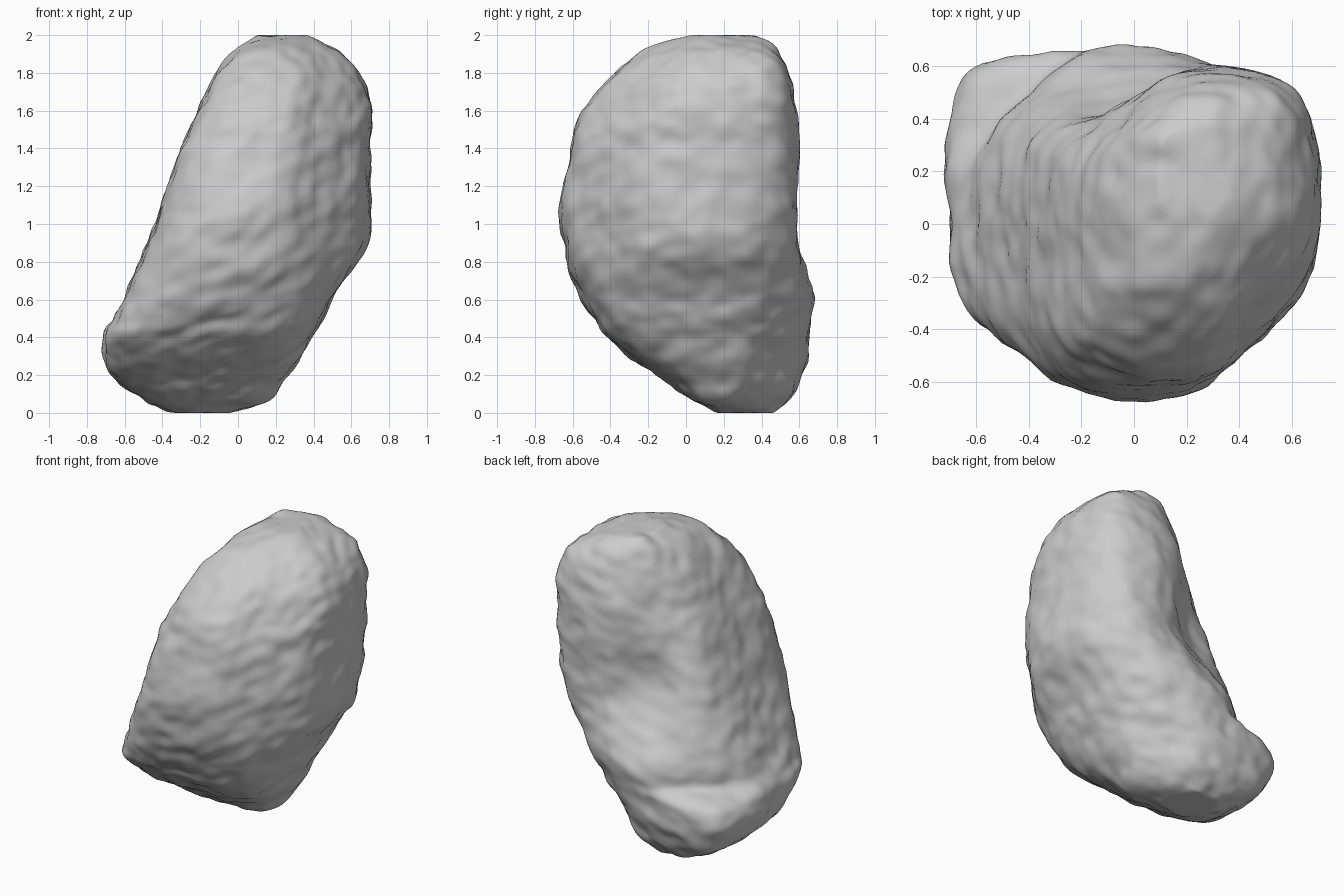
import bpy, bmesh, math
from mathutils import Vector, noise

if "Cube" in bpy.data.objects:
    bpy.data.objects.remove(bpy.data.objects["Cube"])

# Height, then how far the rock reaches in 8 compass directions (every 45 deg from +x)
LEVELS = [
    (0.00, -.07, .27, .45, .50, .38, .06, -.20, -.23),
    (0.08, .17, .34, .54, .68, .50, .26, -.03, .05),
    (0.17, .25, .39, .60, .81, .64, .45, .10, .17),
    (0.30, .34, .45, .64, .88, .70, .63, .28, .32),
    (0.42, .40, .52, .65, .83, .70, .72, .42, .45),
    (0.50, .44, .56, .67, .65, .65, .71, .48, .51),
    (0.63, .50, .63, .68, .63, .59, .69, .56, .56),
    (0.85, .67, .72, .63, .58, .49, .67, .64, .62),
    (1.10, .70, .78, .61, .50, .40, .62, .67, .64),
    (1.40, .70, .80, .60, .39, .30, .53, .61, .63),
    (1.60, .70, .80, .59, .32, .21, .43, .56, .58),
    (1.80, .64, .77, .54, .27, .11, .28, .38, .48),
    (1.92, .50, .64, .47, .22, .01, .10, .22, .35),
    (2.00, .33, .48, .37, .15, -.10, -.14, -.02, .18),
]
SEG, SUB, POWER = 120, 10, 10
DIRS = [Vector((math.cos(k * math.pi / 4), math.sin(k * math.pi / 4))) for k in range(8)]


def spline(a, b, c, d, t):
    return 0.5 * (2 * b + (c - a) * t + (2 * a - 5 * b + 4 * c - d) * t * t
                  + (3 * b - a - 3 * c + d) * t ** 3)


def level(s):
    i = min(int(s), len(LEVELS) - 2)
    rows = [LEVELS[max(0, min(len(LEVELS) - 1, i + k))] for k in (-1, 0, 1, 2)]
    return [spline(*col, s - i) for col in zip(*rows)]


def ring(bm, s, scale=1.0):
    # Rounded octagonal cross-section
    z, *h = level(s)
    c = Vector(((h[0] - h[4]) / 2, (h[2] - h[6]) / 2))
    reach = [max(0.03, h[k] - c.dot(DIRS[k])) for k in range(8)]
    verts = []
    for j in range(SEG):
        a = 2 * math.pi * j / SEG
        d = Vector((math.cos(a), math.sin(a)))
        r = sum(max(0, d.dot(DIRS[k]) / reach[k]) ** POWER for k in range(8)) ** (-1 / POWER)
        p = c + d * r * scale
        verts.append(bm.verts.new((p.x, p.y, z)))
    return verts


bm = bmesh.new()
last = len(LEVELS) - 1
caps = (0.25, 0.5, 0.75)
rings = [ring(bm, 0, f) for f in caps]
rings += [ring(bm, k / SUB) for k in range(last * SUB + 1)]
rings += [ring(bm, last, f) for f in reversed(caps)]
for lo, hi in zip(rings, rings[1:]):
    for j in range(SEG):
        n = (j + 1) % SEG
        bm.faces.new((lo[j], lo[n], hi[n], hi[j]))
bm.faces.new(rings[0][::-1])
bm.faces.new(rings[-1])

for _ in range(4):
    bmesh.ops.smooth_vert(bm, verts=bm.verts, factor=0.5,
                          use_axis_x=True, use_axis_y=True, use_axis_z=True)

# Hollow scooped out of the back left, above the ledge
bm.normal_update()
inward = Vector((0.5, -0.86, 0))
for v in bm.verts:
    side = (v.co.x + v.co.y) / math.sqrt(2) - 0.34
    fall = math.exp(-(side / 0.22) ** 2 - ((v.co.z - 1.08) / 0.28) ** 2)
    v.co += inward * 0.14 * fall * max(0, min(1, -2 * v.normal.dot(inward)))

# Worn, lumpy surface
bm.normal_update()
moves = []
for v in bm.verts:
    p = v.co
    q = Vector((p.x * 5, p.y * 5, (p.z - 0.3 * p.x) * 6))
    d = 0.016 * noise.noise(q) + 0.013 * noise.noise(q * 2.1 + Vector((7, 3, 1)))
    moves.append(v.normal * (d + 0.004))
for v, m in zip(bm.verts, moves):
    v.co += m
    v.co.z = max(0.0, min(2.0, v.co.z))

mesh = bpy.data.meshes.new("boulder")
bm.to_mesh(mesh)
bm.free()
mesh.polygons.foreach_set("use_smooth", [True] * len(mesh.polygons))
rock = bpy.data.objects.new("boulder", mesh)
bpy.context.collection.objects.link(rock)
